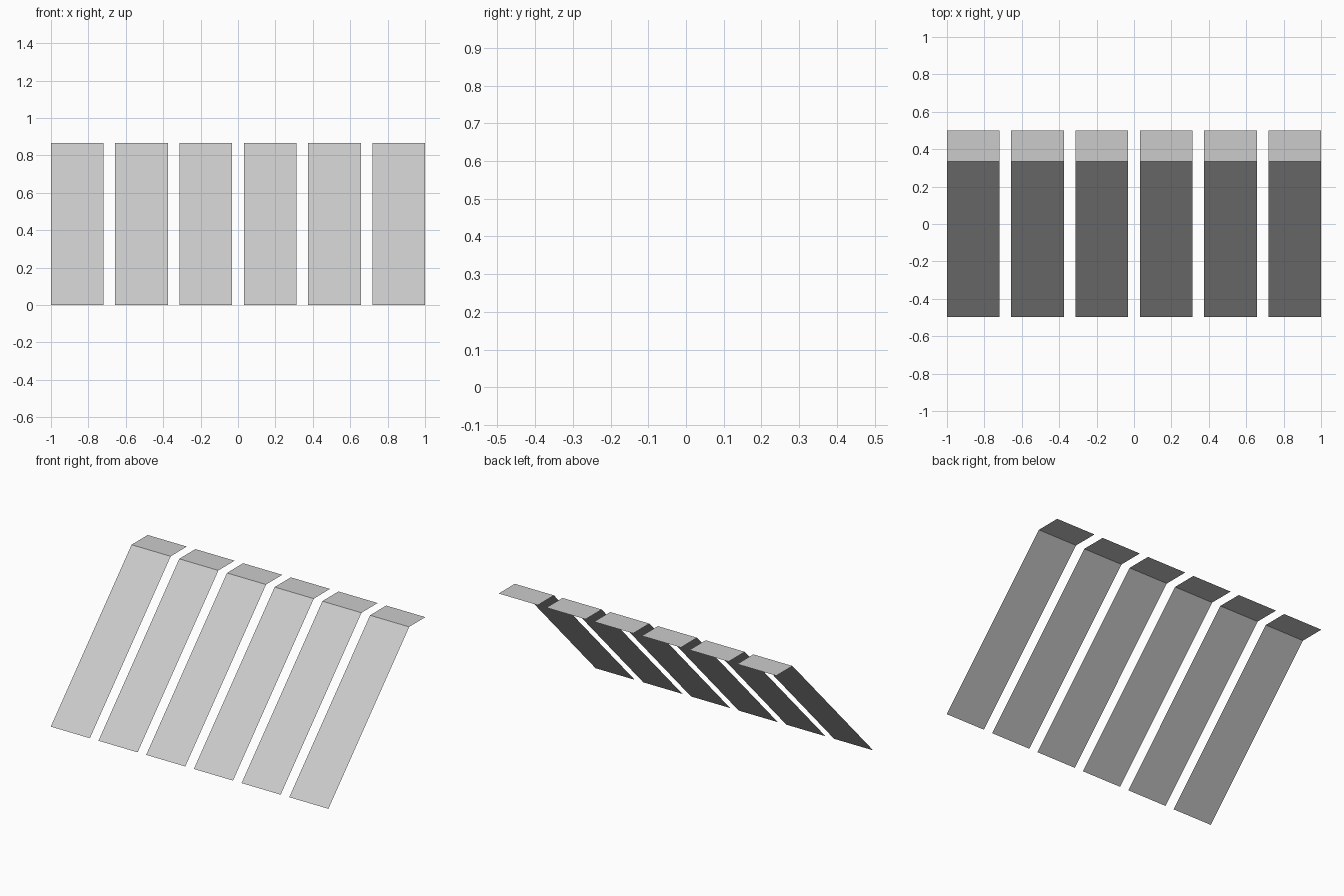
import bpy

if "Cube" in bpy.data.objects:
    bpy.data.objects.remove(bpy.data.objects["Cube"])

COUNT = 6
WIDTH = 0.282
PITCH = (2.0 - WIDTH) / (COUNT - 1)

# Side profile (y, z): foot, fold, end of the flat lip
PROFILE = [(-0.498, 0.0), (0.333, 0.867), (0.499, 0.867)]


def add_strip(name, x0):
    """One thin folded sheet: sloped panel with a flat lip at the top."""
    verts = [(x, y, z) for y, z in PROFILE for x in (x0, x0 + WIDTH)]
    faces = [(2 * i, 2 * i + 1, 2 * i + 3, 2 * i + 2)
             for i in range(len(PROFILE) - 1)]
    mesh = bpy.data.meshes.new(name)
    mesh.from_pydata(verts, [], faces)
    mesh.update()
    obj = bpy.data.objects.new(name, mesh)
    bpy.context.collection.objects.link(obj)


# Row of evenly spaced sloped strips
for i in range(COUNT):
    add_strip(f"sloped_strip_{i + 1}", -1.0 + i * PITCH)
